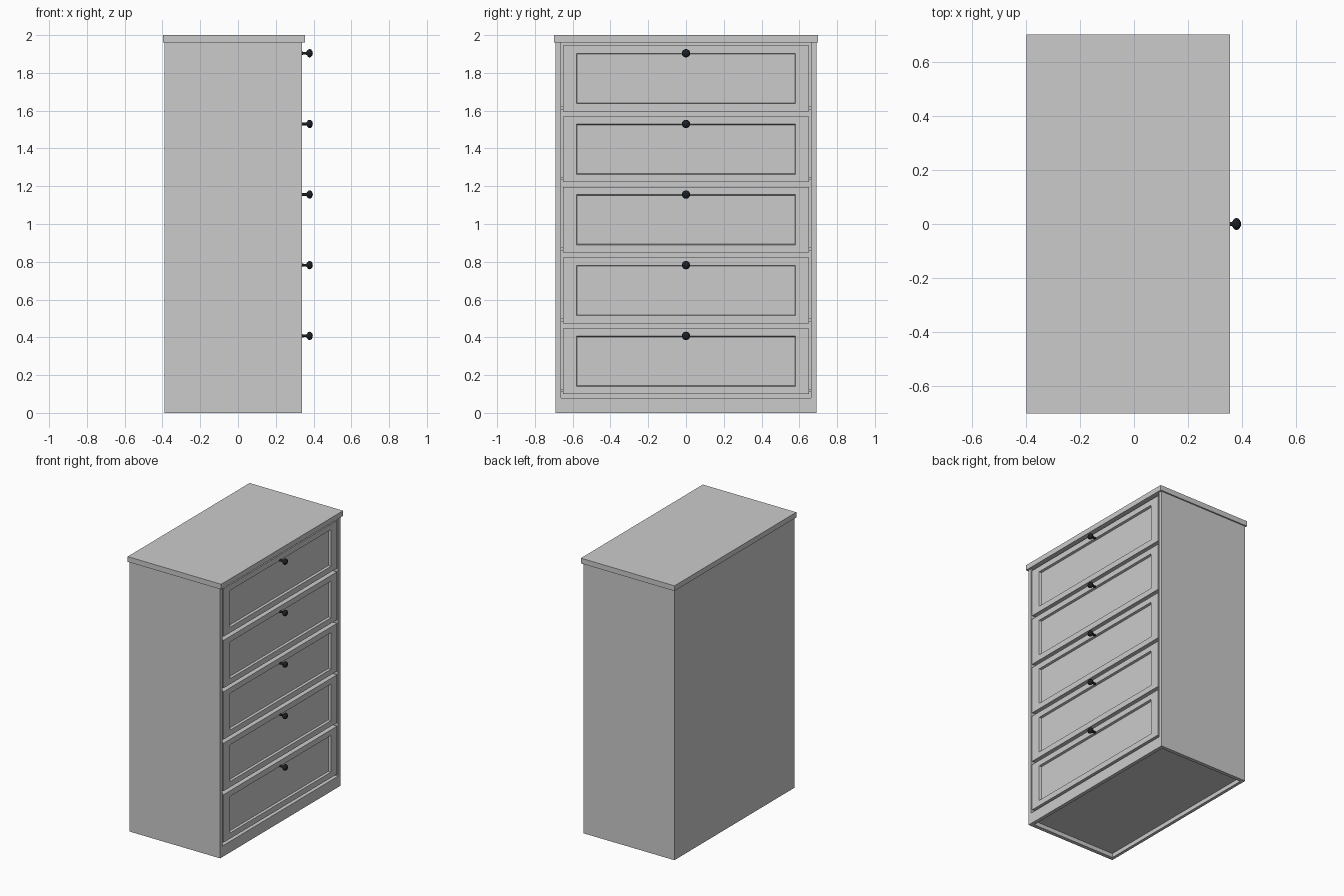
import bpy, bmesh, math
from mathutils import Matrix, Vector

if "Cube" in bpy.data.objects:
    bpy.data.objects.remove(bpy.data.objects["Cube"])


def finish(name, bm, mat=None):
    bmesh.ops.recalc_face_normals(bm, faces=bm.faces)
    me = bpy.data.meshes.new(name)
    bm.to_mesh(me)
    bm.free()
    ob = bpy.data.objects.new(name, me)
    bpy.context.collection.objects.link(ob)
    if mat:
        me.materials.append(mat)
    return ob


def add_box(bm, x0, x1, y0, y1, z0, z1):
    m = Matrix.Translation(((x0 + x1) / 2, (y0 + y1) / 2, (z0 + z1) / 2))
    m = m @ Matrix.Diagonal((x1 - x0, y1 - y0, z1 - z0, 1))
    return bmesh.ops.create_cube(bm, size=1, matrix=m)["verts"]


def box(name, *dims):
    bm = bmesh.new()
    add_box(bm, *dims)
    return finish(name, bm)


BACK, FRONT = -0.39, 0.34
OUT, INN = 0.69, 0.663
DRAWER_H, PITCH, FIRST = 0.348, 0.374, 0.10

black = bpy.data.materials.new("black_metal")
black.diffuse_color = (0.012, 0.014, 0.017, 1)
black.use_nodes = True
black.node_tree.nodes["Principled BSDF"].inputs["Base Color"].default_value = black.diffuse_color

# Carcass
box("top_board", -0.397, 0.355, -0.70, 0.70, 1.962, 2.0)
box("left_side", BACK, FRONT, -OUT, -INN, 0, 1.962)
box("right_side", BACK, FRONT, INN, OUT, 0, 1.962)
box("back_panel", BACK, BACK + 0.022, -INN, INN, 0, 1.962)
box("plinth", FRONT - 0.027, FRONT, -INN, INN, 0, 0.08)
box("bottom_board", BACK + 0.022, FRONT - 0.027, -INN, INN, 0.03, 0.08)


def drawer_front(name, z0):
    # Slab with a sunken, bevel-edged centre panel
    bm = bmesh.new()
    add_box(bm, FRONT - 0.04, FRONT, -0.652, 0.652, z0, z0 + DRAWER_H)
    face = max(bm.faces, key=lambda f: f.calc_center_median().x)
    bmesh.ops.inset_region(bm, faces=[face], thickness=0.058)
    for v in face.verts:
        v.co.y = math.copysign(0.58, v.co.y)
    bmesh.ops.inset_region(bm, faces=[face], thickness=0.006, depth=-0.016)
    return finish(name, bm)


def drawer_tray(name, z0):
    # Open box behind the front
    bm = bmesh.new()
    xa, xb, w, t = BACK + 0.04, FRONT - 0.04, 0.645, 0.015
    z1 = z0 + DRAWER_H
    add_box(bm, xa, xb, -w, w, z0, z0 + t)
    add_box(bm, xa, xa + t, -w, w, z0 + t, z1)
    for s in (-1, 1):
        ya, yb = sorted((s * w, s * (w - t)))
        add_box(bm, xa + t, xb, ya, yb, z0 + t, z1)
    return finish(name, bm)


def knob(name, z):
    # Turned knob: (distance from the front, radius)
    profile = [(-0.002, 0.009), (0.006, 0.0075), (0.02, 0.0075), (0.025, 0.010),
               (0.028, 0.016), (0.033, 0.0205), (0.039, 0.022), (0.046, 0.0205),
               (0.052, 0.014), (0.055, 0.007), (0.056, 0)]
    bm = bmesh.new()
    vs = [bm.verts.new((FRONT + d, 0, z + r)) for d, r in profile]
    es = [bm.edges.new(p) for p in zip(vs, vs[1:])]
    bmesh.ops.spin(bm, geom=vs + es, cent=(0, 0, z), axis=(1, 0, 0),
                   angle=math.tau, steps=24)
    bmesh.ops.remove_doubles(bm, verts=bm.verts, dist=1e-5)
    ob = finish(name, bm, black)
    for p in ob.data.polygons:
        p.use_smooth = True


# Drawers, runners and knobs
for i in range(5):
    z = FIRST + i * PITCH
    drawer_front(f"drawer_front_{i + 1}", z)
    drawer_tray(f"drawer_tray_{i + 1}", z)
    box(f"left_runner_{i + 1}", BACK + 0.03, FRONT - 0.04, -INN, -0.645, z + 0.01, z + 0.027)
    box(f"right_runner_{i + 1}", BACK + 0.03, FRONT - 0.04, 0.645, INN, z + 0.01, z + 0.027)
    knob(f"knob_{i + 1}", z + 0.308)
